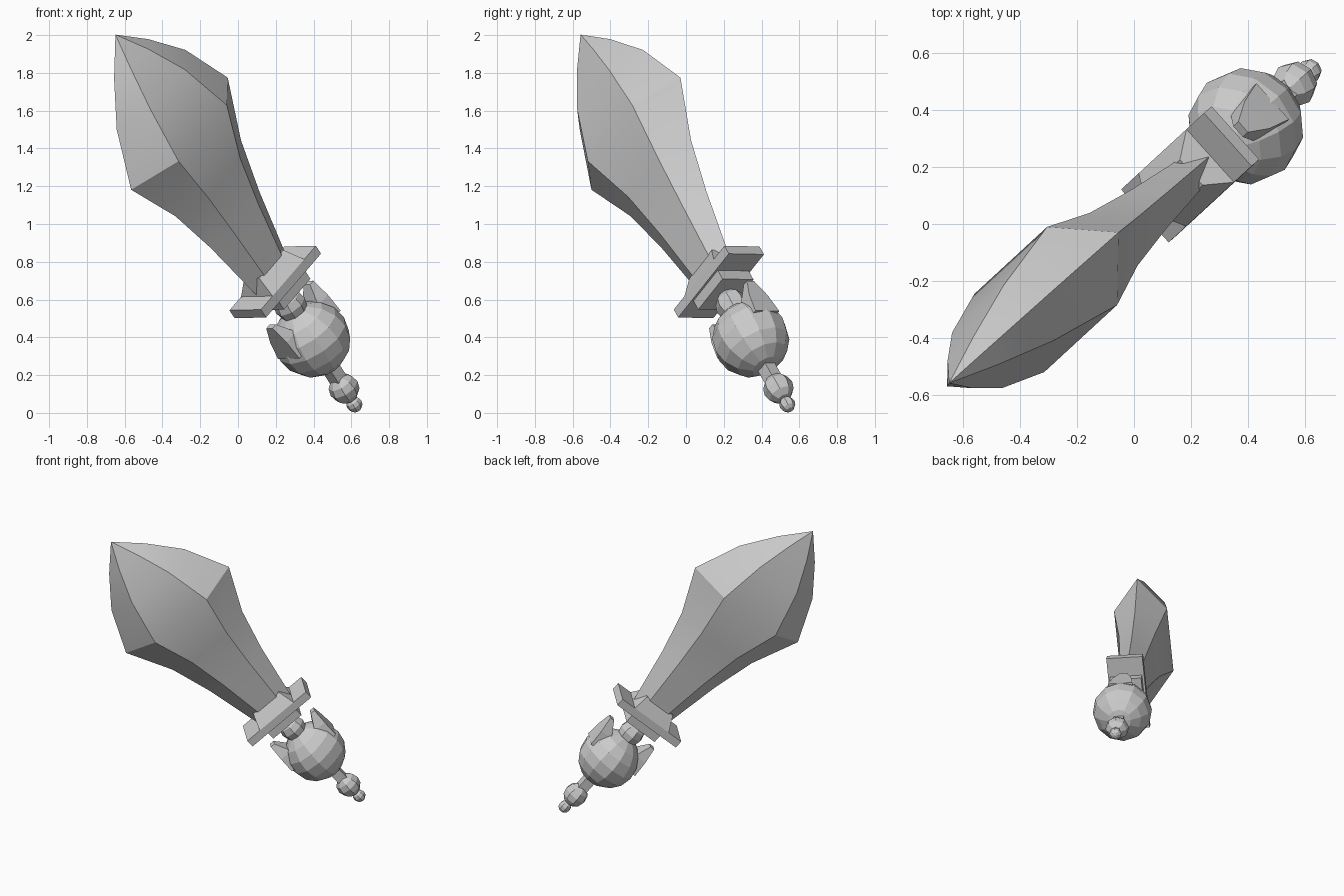
import bpy, bmesh, math
from mathutils import Vector, Matrix

if "Cube" in bpy.data.objects:
    bpy.data.objects.remove(bpy.data.objects["Cube"])

# Sword frame: X = blade width, Y = thickness, Z = along the blade to the tip
U = Vector((-0.491, -0.425, 0.760)).normalized()
W = Vector((0.558, 0.514, 0.650))
W = (W - U * W.dot(U)).normalized()
N = U.cross(W)
C = Vector((-0.31, -0.265, 1.478))          # centre of the widest blade section
M = Matrix.Translation(C) @ Matrix((W, N, U)).transposed().to_4x4()


def finish(name, bm):
    bmesh.ops.recalc_face_normals(bm, faces=bm.faces)
    bm.transform(M)
    me = bpy.data.meshes.new(name)
    bm.to_mesh(me)
    bm.free()
    ob = bpy.data.objects.new(name, me)
    bpy.context.collection.objects.link(ob)
    return ob


def loft(name, rings):
    """Join equal-length rings of points and cap both ends."""
    bm = bmesh.new()
    vs = [[bm.verts.new(p) for p in r] for r in rings]
    n = len(vs[0])
    for a, b in zip(vs, vs[1:]):
        for i in range(n):
            j = (i + 1) % n
            bm.faces.new((a[i], a[j], b[j], b[i]))
    bm.faces.new(vs[0][::-1])
    bm.faces.new(vs[-1])
    bmesh.ops.remove_doubles(bm, verts=bm.verts, dist=0.0005)
    return finish(name, bm)


def rect(w, n, u, x=0):
    return [(x - w, -n, u), (x + w, -n, u), (x + w, n, u), (x - w, n, u)]


def ball(name, u, r, seg, rings):
    bm = bmesh.new()
    bmesh.ops.create_uvsphere(bm, u_segments=seg, v_segments=rings, radius=r,
                              matrix=Matrix.Translation((0, 0, u)))
    return finish(name, bm)


# Blade: flattened hexagon swept along the length, closing to a point
def hexagon(u, r):
    return [(r * math.cos(i * math.pi / 3),
             r * 0.465 * math.sin(i * math.pi / 3), u) for i in range(6)]


stations = [(-1.0, .148), (-.60, .23), (-.31, .31), (0, .457),
            (.306, .325), (.52, .162)]
bm = bmesh.new()
vs = [[bm.verts.new(p) for p in hexagon(u, r)] for u, r in stations]
tip = bm.verts.new((0, 0, .69))
for i in range(6):
    j = (i + 1) % 6
    for a, b in zip(vs, vs[1:]):
        bm.faces.new((a[i], a[j], b[j], b[i]))
    bm.faces.new((vs[-1][i], vs[-1][j], tip))
bm.faces.new(vs[0][::-1])
blade = finish("blade", bm)
bpy.context.view_layer.objects.active = blade
blade.select_set(True)
bpy.ops.object.shade_smooth_by_angle(angle=math.radians(30))

# Guard: wide plate, sloped collar above, smaller block below
loft("guard_plate", [rect(.26, .125, -1.06), rect(.26, .125, -1.005)])
loft("guard_collar", [rect(.15, .125, -1.005), rect(.115, .06, -.91)])
loft("guard_block", [rect(.125, .11, -1.12), rect(.125, .11, -1.06)])

# Grip: neck ball held by the two prongs of the large ball
ball("neck_ball", -1.195, .088, 8, 6)
ball("grip_ball", -1.43, .205, 12, 8)
for side, name in ((1, "prong_a"), (-1, "prong_b")):
    loft(name, [rect(.07, .085, -1.40, side * .125),
                rect(.045, .065, -1.29, side * .15),
                rect(.016, .025, -1.19, side * .178)])

# Pommel: stem, ball and end bead
loft("pommel_stem", [rect(.035, .035, -1.76), rect(.035, .035, -1.55)])
ball("pommel_ball", -1.774, .082, 8, 6)
ball("end_bead", -1.885, .043, 8, 6)
